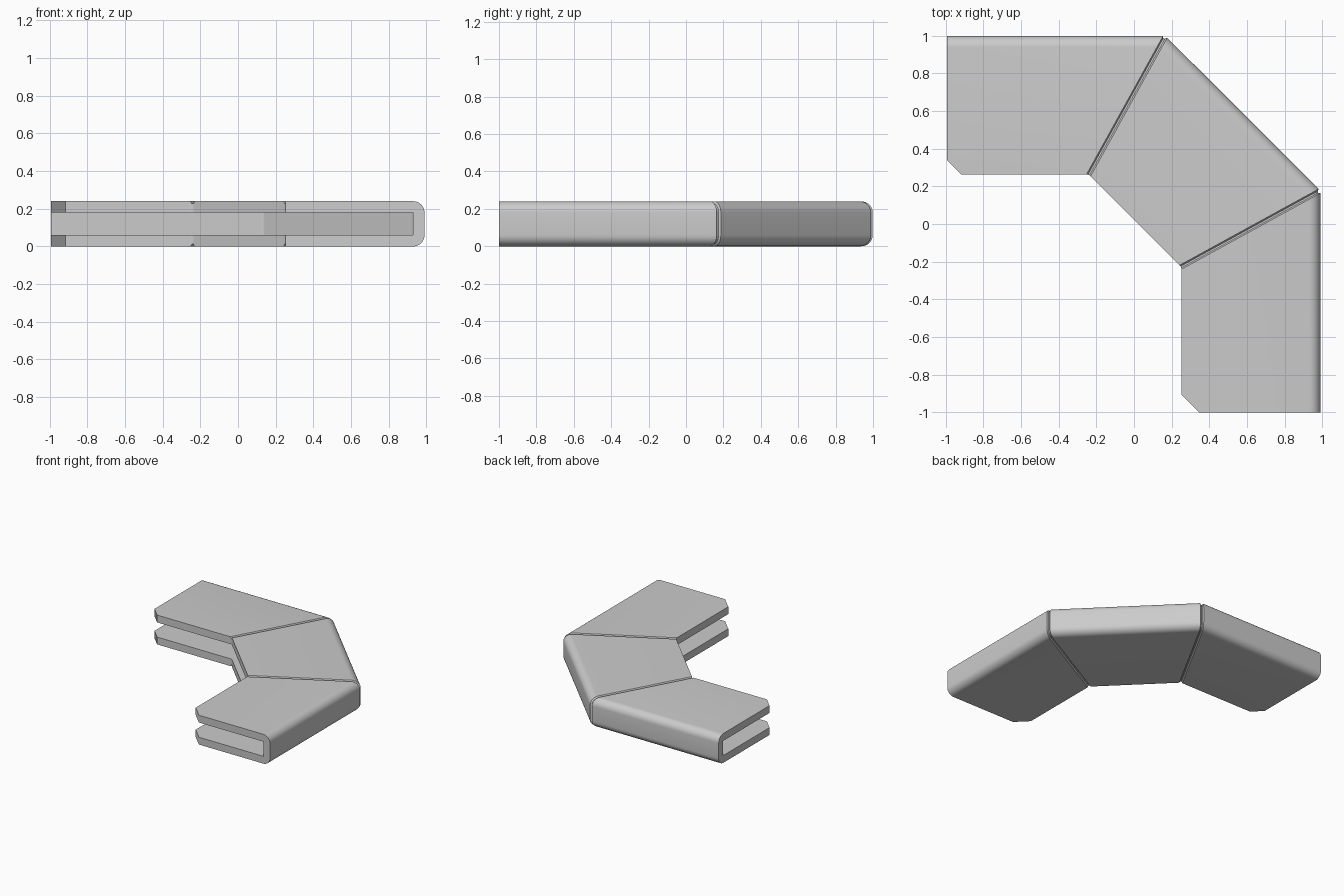
import bpy, bmesh, math
from mathutils import Vector

if "Cube" in bpy.data.objects:
    bpy.data.objects.remove(bpy.data.objects["Cube"])

W, H, WALL, R = 0.738, 0.24, 0.06, 0.06   # channel width, height, wall, outer fillet


def profile(g):
    """C-shaped section as (fraction of width, z); g sinks the outer skin for a groove."""
    r, pts = R - g, [(W, g)]
    for cz, a0 in ((R, 270), (H - R, 180)):
        for i in range(9):
            a = math.radians(a0 - 90 * i / 8)
            pts.append((R + r * math.cos(a), cz + r * math.sin(a)))
    pts += [(W, H - g), (W, H - WALL), (WALL, H - WALL), (WALL, WALL), (W, WALL)]
    return [(d / W, z) for d, z in pts]


# Path corners: (outer edge, inner edge) at both ends and both mitre joints
corners = [(Vector((-0.994, 0.998)), Vector((-0.994, 0.262))),
           (Vector((0.167, 0.998)), Vector((-0.240, 0.262))),
           (Vector((0.990, 0.177)), Vector((0.251, -0.228))),
           (Vector((0.990, -1.0)), Vector((0.251, -1.0)))]
dirs = [Vector((1, 0)), Vector((1, -1)).normalized(), Vector((0, -1))]

# Stations along the path, with a narrow groove at each joint
stations = [(*corners[0], 0)]
for k in (1, 2):
    for d, s, g in ((dirs[k - 1], -0.013, 0), (dirs[k - 1], -0.005, 0.012),
                    (dirs[k], 0.005, 0.012), (dirs[k], 0.013, 0)):
        stations.append((corners[k][0] + d * s, corners[k][1] + d * s, g))
stations.append((*corners[3], 0))

# Loft the section through the stations
bm = bmesh.new()
rings = []
for o, i, g in stations:
    rings.append([bm.verts.new((*o.lerp(i, t), z)) for t, z in profile(g)])
n = len(rings[0])
for a, b in zip(rings, rings[1:]):
    for j in range(n):
        k = (j + 1) % n
        bm.faces.new((a[j], a[k], b[k], b[j]))
bm.faces.new(rings[0])
bm.faces.new(rings[-1][::-1])

# One diagonal cut clips the inner corners of both arm ends
bmesh.ops.bisect_plane(bm, geom=bm.verts[:] + bm.edges[:] + bm.faces[:],
                       plane_co=(-0.327, -0.327, 0), plane_no=(-1, -1, 0), clear_outer=True)
bmesh.ops.holes_fill(bm, edges=[e for e in bm.edges if e.is_boundary], sides=0)
bmesh.ops.recalc_face_normals(bm, faces=bm.faces[:])

mesh = bpy.data.meshes.new("corner_channel")
bm.to_mesh(mesh)
bm.free()
channel = bpy.data.objects.new("corner_channel", mesh)
bpy.context.collection.objects.link(channel)
bpy.context.view_layer.objects.active = channel
channel.select_set(True)
bpy.ops.object.shade_smooth_by_angle(angle=math.radians(30))
